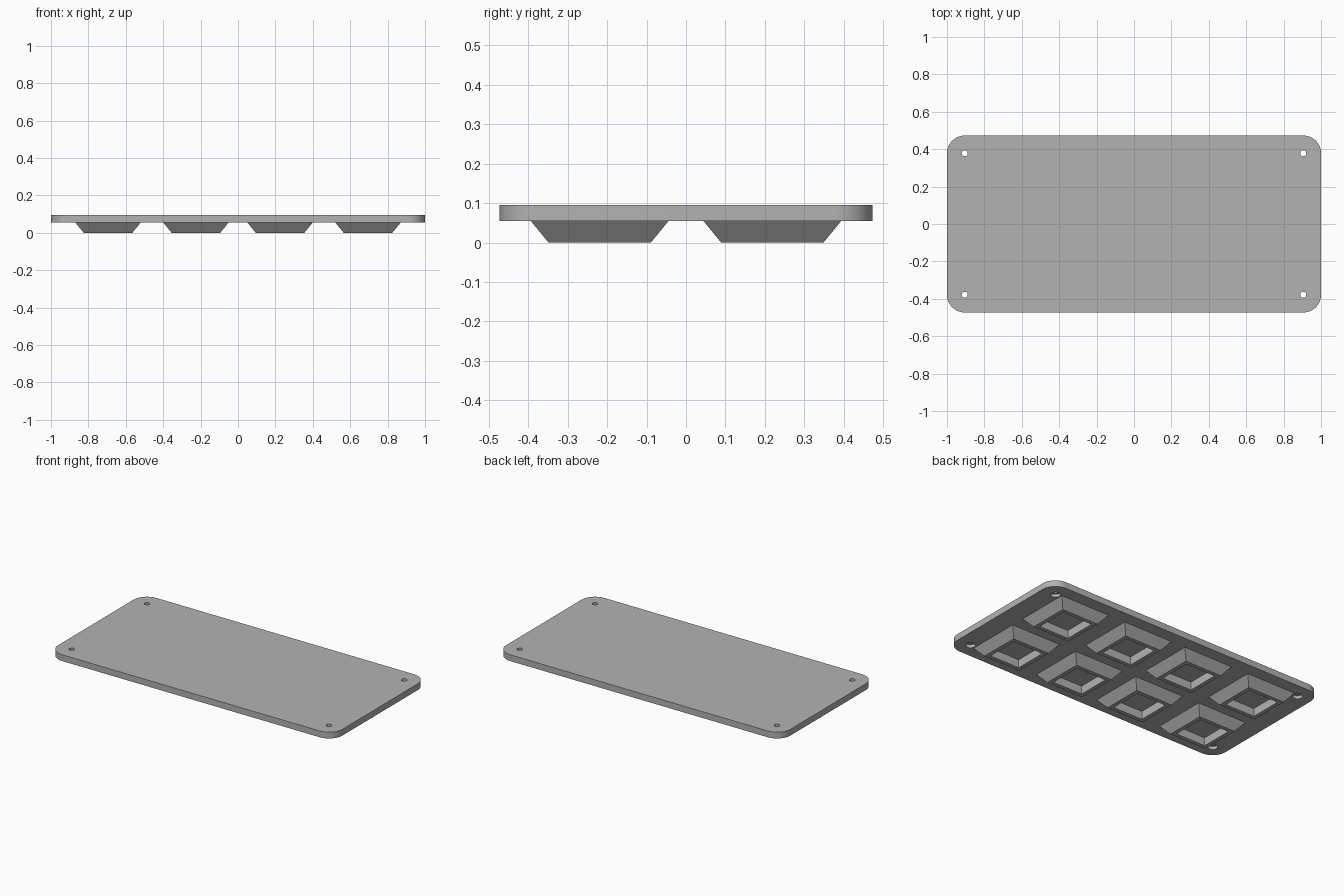
import bpy, bmesh, math

cube = bpy.data.objects.get("Cube")
if cube:
    bpy.data.objects.remove(cube, do_unlink=True)

HALF_X, HALF_Y, RADIUS = 1.0, 0.473, 0.095
BOTTOM, TOP = 0.055, 0.095

grey = bpy.data.materials.new("plain grey")
grey.use_nodes = True
colour = (0.45, 0.45, 0.45, 1)
grey.diffuse_color = colour
grey.node_tree.nodes["Principled BSDF"].inputs["Base Color"].default_value = colour


def loft(name, rings, cap_start=True):
    """Skin a list of equal-length point rings into one object."""
    bm = bmesh.new()
    loops = [[bm.verts.new(p) for p in ring] for ring in rings]
    n = len(loops[0])
    for a, b in zip(loops, loops[1:]):
        for i in range(n):
            j = (i + 1) % n
            bm.faces.new((a[i], a[j], b[j], b[i]))
    if cap_start:
        bm.faces.new(loops[0])
    bm.faces.new(loops[-1])
    bmesh.ops.recalc_face_normals(bm, faces=bm.faces)
    mesh = bpy.data.meshes.new(name)
    bm.to_mesh(mesh)
    bm.free()
    mesh.materials.append(grey)
    obj = bpy.data.objects.new(name, mesh)
    bpy.context.collection.objects.link(obj)
    return obj


def circle(x, y, r, z, n=32):
    return [(x + r * math.cos(math.tau * i / n), y + r * math.sin(math.tau * i / n), z)
            for i in range(n)]


def square(x, y, half, z):
    return [(x + sx * half, y + sy * half, z)
            for sx, sy in ((-1, -1), (1, -1), (1, 1), (-1, 1))]


def rounded_outline(z, steps=16):
    points = []
    for k, (sx, sy) in enumerate(((1, 1), (-1, 1), (-1, -1), (1, -1))):
        for i in range(steps + 1):
            a = (k + i / steps) * math.pi / 2
            points.append((sx * (HALF_X - RADIUS) + RADIUS * math.cos(a),
                           sy * (HALF_Y - RADIUS) + RADIUS * math.sin(a), z))
    return points


# Rounded plate
plate = loft("plate", [rounded_outline(BOTTOM), rounded_outline(TOP)])

# Screw holes, wider on the underside
for sx in (-1, 1):
    for sy in (-1, 1):
        x, y = sx * (HALF_X - RADIUS), sy * (HALF_Y - RADIUS)
        cutter = loft("hole_cutter", [circle(x, y, 0.029, BOTTOM - 0.02),
                                      circle(x, y, 0.029, BOTTOM + 0.02),
                                      circle(x, y, 0.016, BOTTOM + 0.02),
                                      circle(x, y, 0.016, TOP + 0.02)])
        cut = plate.modifiers.new("screw_hole", 'BOOLEAN')
        cut.operation = 'DIFFERENCE'
        cut.solver = 'EXACT'
        cut.object = cutter
        cutter.hide_render = True
        cutter.hide_set(True)

# Smooth rounded corners with sharp rims
bpy.ops.object.select_all(action='DESELECT')
plate.select_set(True)
bpy.context.view_layer.objects.active = plate
bpy.ops.object.shade_smooth_by_angle(angle=math.radians(30))

# Tapered feet with a square pocket in each
for x in (-0.695, -0.225, 0.225, 0.695):
    for y in (-0.219, 0.219):
        loft("foot", [square(x, y, 0.175, BOTTOM),
                      square(x, y, 0.13, 0),
                      square(x, y, 0.105, 0),
                      square(x, y, 0.105, BOTTOM - 0.003)], cap_start=False)
